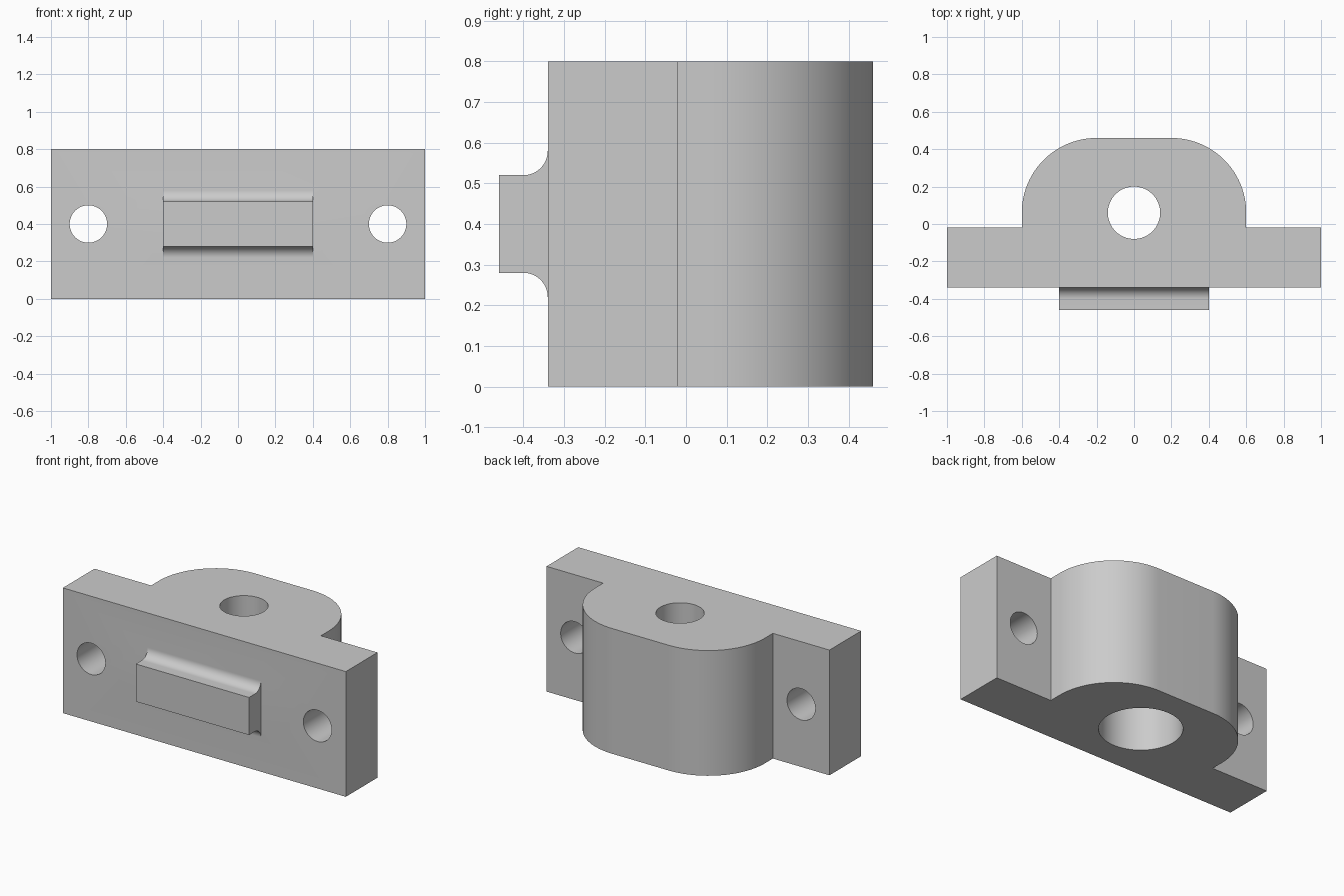
import bpy
import bmesh
from math import cos, sin, pi
from mathutils import Matrix, Vector

if "Cube" in bpy.data.objects:
    bpy.data.objects.remove(bpy.data.objects["Cube"])

steel = bpy.data.materials.new("plain grey")
steel.use_nodes = True
grey = (0.6, 0.6, 0.6, 1)
steel.diffuse_color = grey
steel.node_tree.nodes["Principled BSDF"].inputs["Base Color"].default_value = grey


def finish(name, bm):
    bmesh.ops.recalc_face_normals(bm, faces=bm.faces)
    mesh = bpy.data.meshes.new(name)
    bm.to_mesh(mesh)
    bm.free()
    mesh.materials.append(steel)
    obj = bpy.data.objects.new(name, mesh)
    bpy.context.collection.objects.link(obj)
    return obj


def arc(cx, cy, r, start, end, steps):
    angles = [start + (end - start) * i / steps for i in range(steps + 1)]
    return [(cx + r * cos(a), cy + r * sin(a)) for a in angles]


def extrude(name, points, direction):
    bm = bmesh.new()
    face = bm.faces.new([bm.verts.new(p) for p in points])
    result = bmesh.ops.extrude_face_region(bm, geom=[face], use_keep_orig=True)
    verts = [v for v in result["geom"] if isinstance(v, bmesh.types.BMVert)]
    bmesh.ops.translate(bm, verts=verts, vec=direction)
    return finish(name, bm)


def cylinder(name, r, depth, centre, axis="Z"):
    turn = Matrix.Rotation(pi / 2, 4, "X") if axis == "Y" else Matrix()
    bm = bmesh.new()
    bmesh.ops.create_cone(bm, cap_ends=True, segments=64, radius1=r, radius2=r,
                          depth=depth, matrix=Matrix.Translation(centre) @ turn)
    return finish(name, bm)


def combine(target, tool, operation):
    mod = target.modifiers.new(tool.name, "BOOLEAN")
    mod.operation, mod.solver, mod.object = operation, "EXACT", tool
    tool.hide_render = True
    bpy.context.view_layer.objects.active = target
    bpy.ops.object.modifier_apply(modifier=mod.name)
    bpy.data.objects.remove(tool)


# Mounting flange and rounded housing share one plan outline
half = [(1, -0.34), (1, -0.02), (0.6, -0.02)] + arc(0.2, 0.06, 0.4, 0, pi / 2, 24)
outline = half + [(-x, y) for x, y in reversed(half)]
block = extrude("bearing_block", [(x, y, 0) for x, y in outline], Vector((0, 0, 0.8)))

# Front key with a concave fillet above and below
upper = [(-0.46, 0.12)] + arc(-0.40, 0.18, 0.06, -pi / 2, 0, 12) + [(-0.28, 0.18)]
profile = upper + [(y, -z) for y, z in reversed(upper)]
key = extrude("front_key", [(-0.4, y, 0.4 + z) for y, z in profile], Vector((0.8, 0, 0)))
combine(block, key, "UNION")

# Shaft bore, wider from below
combine(block, cylinder("shaft_bore", 0.14, 2, (0, 0.06, 0.4)), "DIFFERENCE")
combine(block, cylinder("counterbore", 0.24, 0.8, (0, 0.06, 0)), "DIFFERENCE")

# Bolt holes through the flange
for side in (-1, 1):
    hole = cylinder("bolt_hole", 0.1, 1, (0.8 * side, -0.18, 0.4), "Y")
    combine(block, hole, "DIFFERENCE")

bpy.ops.object.select_all(action="DESELECT")
block.select_set(True)
bpy.context.view_layer.objects.active = block
bpy.ops.object.shade_smooth_by_angle(angle=pi / 6)
